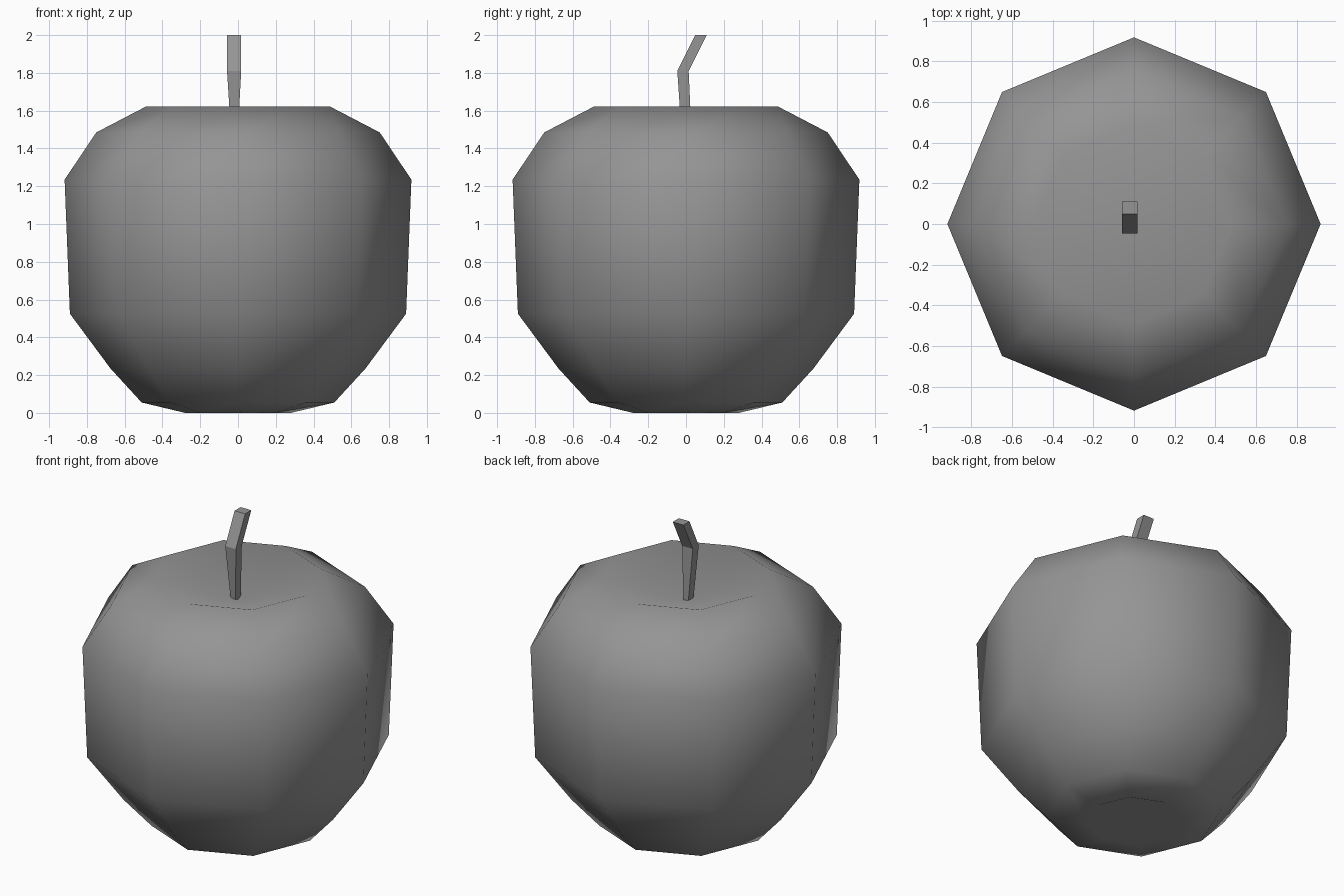
import bpy
from math import sin, cos, tau

if "Cube" in bpy.data.objects:
    bpy.data.objects.remove(bpy.data.objects["Cube"])


def make_mesh(name, verts, faces):
    mesh = bpy.data.meshes.new(name)
    mesh.from_pydata(verts, [], faces)
    mesh.update()
    obj = bpy.data.objects.new(name, mesh)
    bpy.context.collection.objects.link(obj)
    return obj


def bridge(rings, n):
    return [(r * n + i, r * n + (i + 1) % n, (r + 1) * n + (i + 1) % n, (r + 1) * n + i)
            for r in range(rings - 1) for i in range(n)]


# Fruit: eight-sided lathe with a dimple at both poles (radius, height)
SIDES = 8
profile = [(0.28, 0.0), (0.51, 0.055), (0.675, 0.235), (0.89, 0.525), (0.918, 1.235),
           (0.75, 1.485), (0.487, 1.622)]
verts = [(r * cos(tau * i / SIDES), r * sin(tau * i / SIDES), z)
         for r, z in profile for i in range(SIDES)]
faces = bridge(len(profile), SIDES)
bottom, top = len(verts), len(verts) + 1
verts += [(0, 0, 0.12), (0, 0, 1.465)]
last = (len(profile) - 1) * SIDES
for i in range(SIDES):
    j = (i + 1) % SIDES
    faces += [(j, i, bottom), (last + i, last + j, top)]
fruit = make_mesh("fruit", verts, faces)
fruit.data.shade_smooth()

# Stem: square section, tapered at the base and bent backwards (x0, x1, y0, y1, z)
sections = [(-0.036, -0.002, -0.022, 0.03, 1.46),
            (-0.058, 0.017, -0.046, 0.014, 1.81),
            (-0.058, 0.017, 0.048, 0.11, 2.0)]
verts = [p for x0, x1, y0, y1, z in sections
         for p in ((x0, y0, z), (x1, y0, z), (x1, y1, z), (x0, y1, z))]
stem = make_mesh("stem", verts, bridge(3, 4) + [(3, 2, 1, 0), (8, 9, 10, 11)])

# Dark grey tone
grey = bpy.data.materials.new("dark_grey")
grey.diffuse_color = (0.3, 0.3, 0.3, 1)
grey.use_nodes = True
grey.node_tree.nodes["Principled BSDF"].inputs["Base Color"].default_value = grey.diffuse_color
for obj in (fruit, stem):
    obj.data.materials.append(grey)
